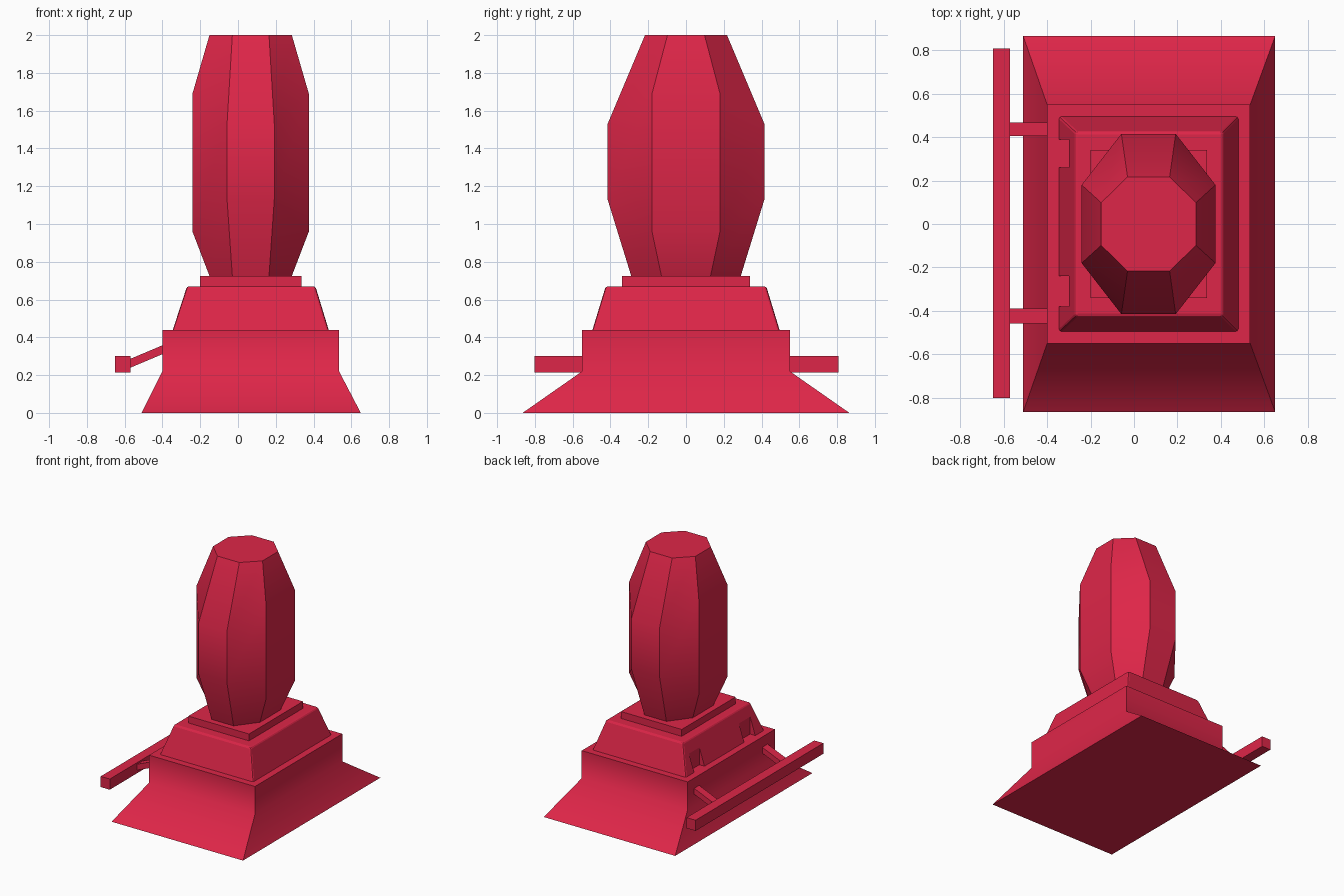
import bpy, math

if "Cube" in bpy.data.objects:
    bpy.data.objects.remove(bpy.data.objects["Cube"], do_unlink=True)

CX = 0.067  # centre line of the pedestal

red = bpy.data.materials.new("crimson red")
red.use_nodes = True
colour = (0.73, 0.019, 0.065, 1)
red.diffuse_color = colour
red.node_tree.nodes["Principled BSDF"].inputs["Base Color"].default_value = colour


def loft(name, rings, smooth=0):
    """Skin closed rings of points with quads and cap both ends."""
    n = len(rings[0])
    faces = [tuple(reversed(range(n))), tuple(range(n * (len(rings) - 1), n * len(rings)))]
    for k in range(len(rings) - 1):
        for i in range(n):
            j = (i + 1) % n
            faces.append((k * n + i, k * n + j, (k + 1) * n + j, (k + 1) * n + i))
    mesh = bpy.data.meshes.new(name)
    mesh.from_pydata([p for r in rings for p in r], [], faces)
    mesh.materials.append(red)
    obj = bpy.data.objects.new(name, mesh)
    bpy.context.collection.objects.link(obj)
    if smooth:
        bpy.ops.object.select_all(action='DESELECT')
        bpy.context.view_layer.objects.active = obj
        obj.select_set(True)
        bpy.ops.object.shade_smooth_by_angle(angle=math.radians(smooth))
    return obj


def rect(x0, x1, y0, y1, z):
    return [(x0, y0, z), (x1, y0, z), (x1, y1, z), (x0, y1, z)]


def box(name, x0, x1, y0, y1, z0, z1):
    return loft(name, [rect(x0, x1, y0, y1, z0), rect(x0, x1, y0, y1, z1)])


# Flared plinth
loft("plinth", [rect(-0.51, 0.65, -0.865, 0.865, 0),
                rect(-0.40, 0.535, -0.55, 0.55, 0.22),
                rect(-0.40, 0.535, -0.55, 0.55, 0.44)], smooth=60)

# Tapered block with softened edges and two notches on its right side
block = loft("tapered_block", [rect(-0.345, 0.48, -0.495, 0.495, 0.44),
                               rect(-0.27, 0.41, -0.425, 0.425, 0.67)])
bevel = block.modifiers.new("soft_edges", 'BEVEL')
bevel.width = 0.012
bevel.segments = 2
bevel.limit_method = 'WEIGHT'
weights = block.data.attributes.new("bevel_weight_edge", 'FLOAT', 'EDGE')
for e in block.data.edges:
    if max(block.data.vertices[v].co.z for v in e.vertices) > 0.6:
        weights.data[e.index].value = 1
for side, y0, y1 in (("back", 0.26, 0.39), ("front", -0.38, -0.24)):
    cutter = box(side + "_notch_cutter", -0.45, -0.30, y0, y1, 0.40, 0.64)
    cutter.hide_render = True
    cutter.hide_viewport = True
    cutter.display_type = 'WIRE'
    cut = block.modifiers.new(side + "_notch", 'BOOLEAN')
    cut.object = cutter
    cut.solver = 'EXACT'

# Thin seat plate under the tower
box("seat_plate", -0.20, 0.335, -0.34, 0.34, 0.67, 0.725)


def octagon(wx, ry, zy, rx, wy, zx):
    """Eight corners: front/back edges (half width wx) and side edges (half width wy)."""
    return [(CX - wx, -ry, zy), (CX + wx, -ry, zy), (CX + rx, -wy, zx), (CX + rx, wy, zx),
            (CX + wx, ry, zy), (CX - wx, ry, zy), (CX - rx, wy, zx), (CX - rx, -wy, zx)]


# Faceted tower, tapering at both ends
loft("faceted_tower", [octagon(0.097, 0.29, 0.725, 0.218, 0.13, 0.725),
                       octagon(0.125, 0.415, 1.13, 0.308, 0.18, 0.96),
                       octagon(0.125, 0.415, 1.53, 0.308, 0.18, 1.69),
                       octagon(0.097, 0.217, 2.0, 0.218, 0.098, 2.0)], smooth=28)

# Side rail and its two sloping struts
box("side_rail", -0.65, -0.57, -0.802, 0.808, 0.215, 0.30)
for side, y0, y1 in (("back", 0.405, 0.468), ("front", -0.457, -0.39)):
    loft(side + "_strut", [[(x, y0, z), (x, y1, z), (x, y1, z + 0.047), (x, y0, z + 0.047)]
                           for x, z in ((-0.39, 0.315), (-0.58, 0.235))])
